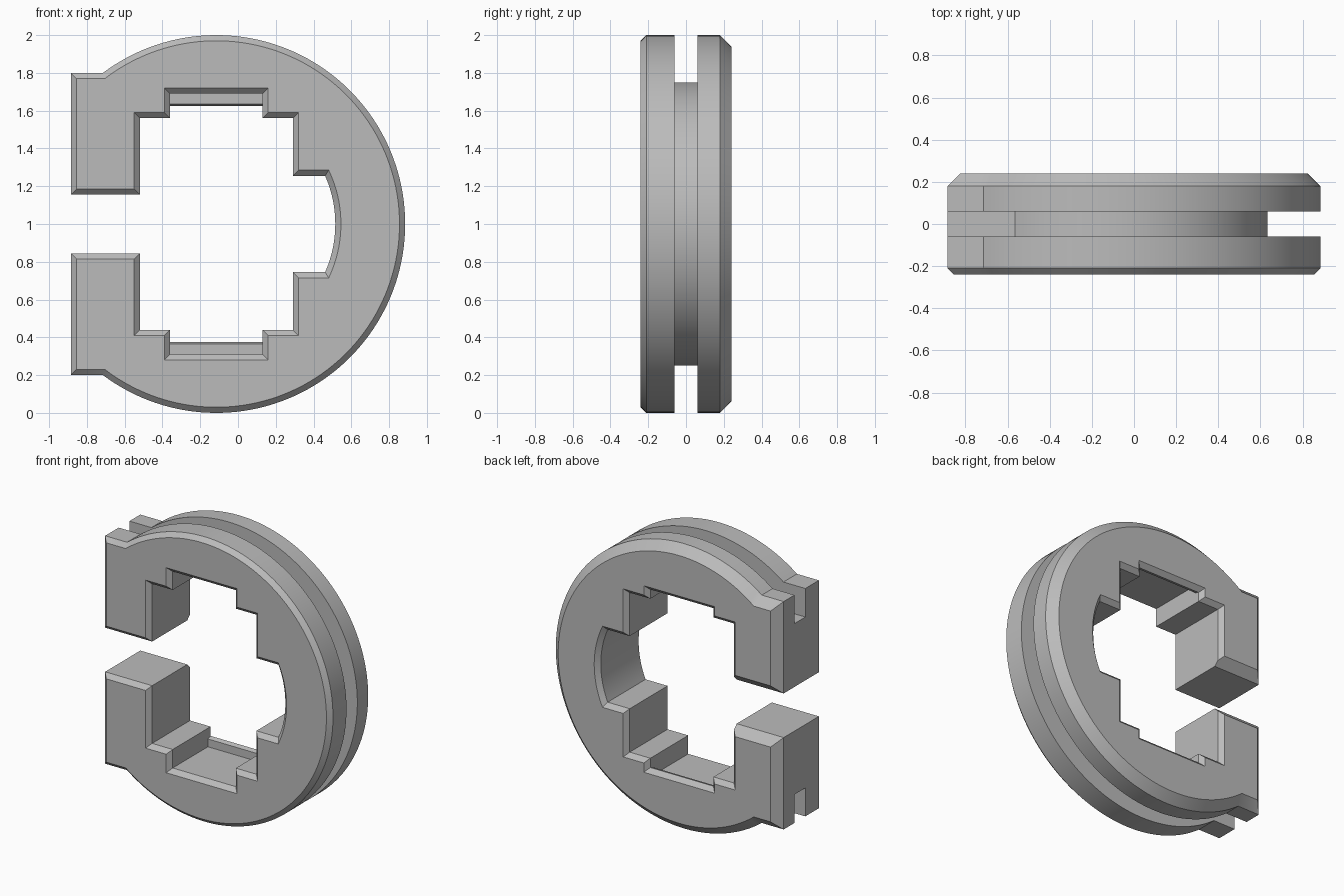
import bpy, bmesh
from math import sqrt, atan2, cos, sin, pi

cube = bpy.data.objects.get("Cube")
if cube:
    bpy.data.objects.remove(cube, do_unlink=True)

CX, CZ = -0.115, 1.0      # ring centre
LEFT = -0.885             # flat end of the jaws
OUTER_STEPS, INNER_STEPS = 56, 12


def arc(radius, start, end, steps):
    return [(CX + radius * cos(start + (end - start) * i / steps),
             radius * sin(start + (end - start) * i / steps))
            for i in range(steps + 1)]


def outline(inset, grow, notch, radius=1.0, jaw=0.8):
    """Closed C-shaped section; heights are measured from the ring centre."""
    r, top, left = radius - inset, jaw - inset, LEFT + inset
    # Outer rim, then the jaw
    half = arc(r, 0, atan2(top, -sqrt(r * r - top * top)), OUTER_STEPS)
    half += [(left, top), (left, 0.155 + inset), (-0.52 - grow, 0.155 + inset)]
    # Stepped opening with its notch
    step, shelf, deep = 0.56 + grow, 0.255 + grow, notch + grow
    half += [(-0.52 - grow, step), (-0.36 - grow, step), (-0.36 - grow, deep),
             (0.13 + grow, deep), (0.13 + grow, step),
             (0.29 + grow, step), (0.29 + grow, shelf)]
    # Curved inner wall
    ri = 0.63 + grow
    half += arc(ri, atan2(shelf, sqrt(ri * ri - shelf * shelf)), 0, INNER_STEPS)
    return half + [(x, -z) for x, z in reversed(half[1:-1])]


groove = dict(radius=0.75, jaw=0.6)
# Depth, outer inset, opening growth, notch height, rim options
sections = [
    (-0.24, 0.03, 0.03, 0.69, {}),
    (-0.21, 0, 0, 0.69, {}),
    (-0.06, 0, 0, 0.69, {}),
    (-0.06, 0, 0, 0.69, groove),
    (0.06, 0, 0, 0.69, groove),
    (0.06, 0, 0, 0.69, {}),
    (0.18, 0, 0, 0.69, {}),
    (0.18, 0, 0, 0.635, {}),
    (0.21, 0.03, 0, 0.625, {}),
    (0.24, 0.06, 0.03, 0.625, {}),
]

# Loft the sections from front to back
bm = bmesh.new()
rings = [[bm.verts.new((x, y, CZ + z)) for x, z in outline(inset, grow, notch, **rim)]
         for y, inset, grow, notch, rim in sections]
for a, b in zip(rings, rings[1:]):
    for i in range(len(a)):
        j = (i + 1) % len(a)
        bm.faces.new((a[i], a[j], b[j], b[i]))
bm.faces.new(rings[0])
bm.faces.new(rings[-1])
# Merge the points shared by sections at equal depth
bmesh.ops.remove_doubles(bm, verts=bm.verts, dist=0.0001)
bmesh.ops.recalc_face_normals(bm, faces=bm.faces)

mesh = bpy.data.meshes.new("split_ring")
bm.to_mesh(mesh)
bm.free()
ring = bpy.data.objects.new("split_ring", mesh)
bpy.context.collection.objects.link(ring)

# Plain grey material
grey = bpy.data.materials.new("grey")
grey.use_nodes = True
colour = (0.5, 0.5, 0.5, 1)
grey.diffuse_color = colour
grey.node_tree.nodes["Principled BSDF"].inputs["Base Color"].default_value = colour
mesh.materials.append(grey)

bpy.ops.object.select_all(action="DESELECT")
ring.select_set(True)
bpy.context.view_layer.objects.active = ring
bpy.ops.object.shade_smooth_by_angle(angle=pi / 6)
